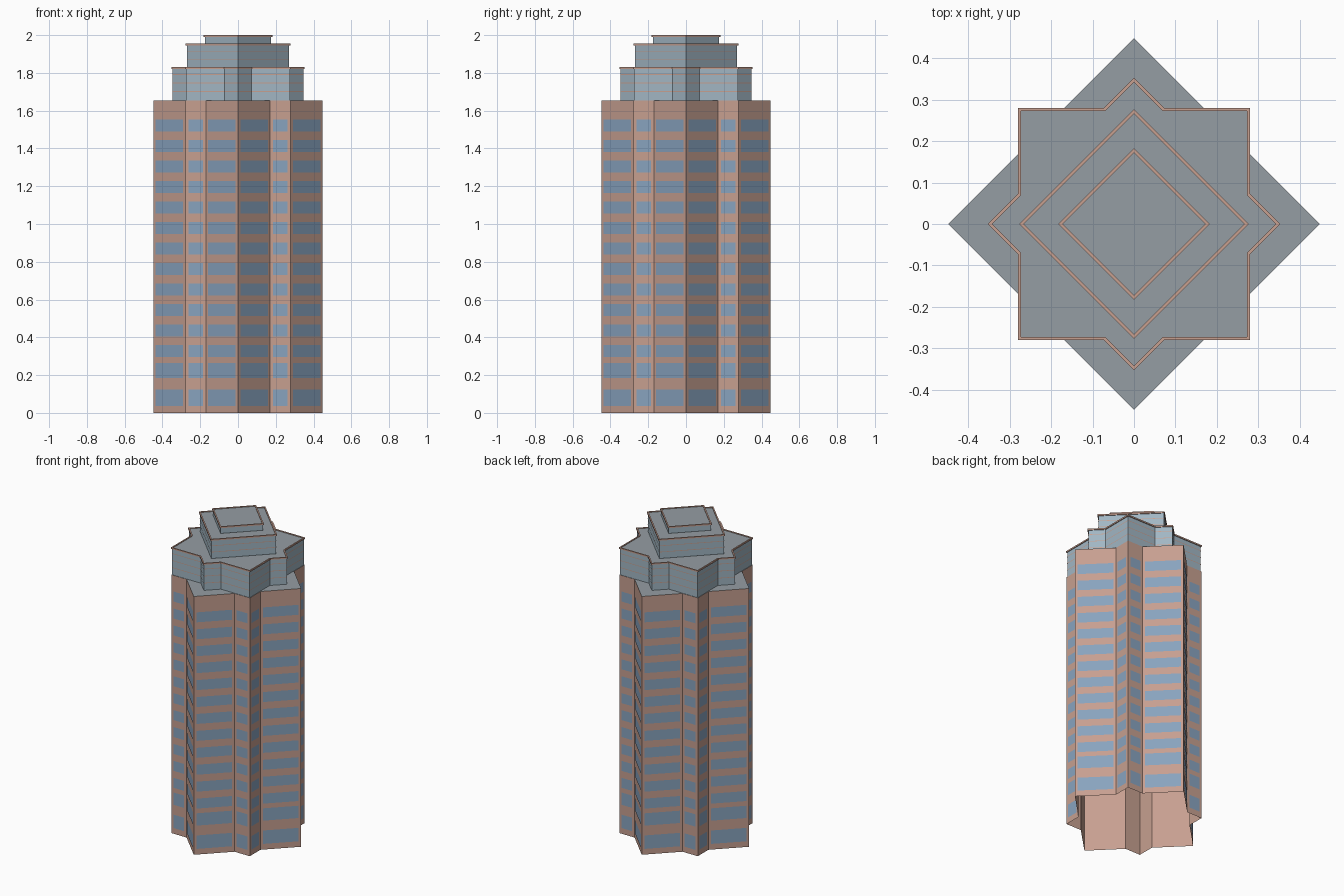
import bpy
from math import sqrt
from mathutils import Vector

if "Cube" in bpy.data.objects:
    bpy.data.objects.remove(bpy.data.objects["Cube"])


def material(name, rgb):
    m = bpy.data.materials.new(name)
    m.diffuse_color = (*rgb, 1)
    m.use_nodes = True
    m.node_tree.nodes["Principled BSDF"].inputs["Base Color"].default_value = m.diffuse_color
    return m


STONE = material("pink_stone", (0.57, 0.35, 0.28))
WINDOW = material("window_blue", (0.25, 0.37, 0.52))
GLASS = material("pale_glass", (0.36, 0.47, 0.55))
ROOF = material("roof_grey", (0.30, 0.34, 0.37))


def make(name, verts, faces, mat):
    mesh = bpy.data.meshes.new(name)
    mesh.from_pydata(verts, [], faces)
    mesh.materials.append(mat)
    obj = bpy.data.objects.new(name, mesh)
    bpy.context.collection.objects.link(obj)
    return obj


def plan(d, s=None, off=0.0):
    """Counter-clockwise outline: diamond of radius d, merged with a square of half-width s."""
    d += off * sqrt(2)
    pts = [(d, 0)]
    if s is not None:
        s += off
        pts += [(s, d - s), (s, s), (d - s, s)]
    out = []
    for _ in range(4):
        out += pts
        pts = [(-y, x) for x, y in pts]
    return [Vector((x, y)) for x, y in out]


def loft(name, rings, mat, close=False):
    """Skin stacked (outline, z) rings; close joins the last ring to the first."""
    n, k = len(rings[0][0]), len(rings)
    verts = [(p.x, p.y, z) for outline, z in rings for p in outline]
    faces = []
    for r in range(k if close else k - 1):
        a, b = r * n, (r + 1) % k * n
        faces += [(a + i, a + (i + 1) % n, b + (i + 1) % n, b + i) for i in range(n)]
    return make(name, verts, faces, mat)


def cap(name, outline, z, mat):
    return make(name, [(p.x, p.y, z) for p in outline], [tuple(range(len(outline)))], mat)


def panels(name, outline, rows, margin, mat, gap=0.0015):
    """One flat panel per facet and row, just proud of the wall."""
    verts, faces = [], []
    for i, a in enumerate(outline):
        b = outline[(i + 1) % len(outline)]
        t = (b - a).normalized()
        out = Vector((t.y, -t.x)) * gap
        p, q = a + t * margin + out, b - t * margin + out
        for z0, z1 in rows:
            k = len(verts)
            verts += [(p.x, p.y, z0), (q.x, q.y, z0), (q.x, q.y, z1), (p.x, p.y, z1)]
            faces.append((k, k + 1, k + 2, k + 3))
    return make(name, verts, faces, mat)


# Star-shaped shaft, open underneath
shaft = plan(0.448, 0.278)
loft("shaft_walls", [(shaft, 0), (shaft, 1.655)], STONE)
cap("shaft_roof", shaft, 1.655, ROOF)

# Window bands: two tall lower storeys, then twelve regular ones
rows = [(0.037, 0.123), (0.186, 0.265)]
rows += [(0.295 + 0.1085 * i, 0.359 + 0.1085 * i) for i in range(12)]
panels("shaft_windows", shaft, rows, 0.016, WINDOW)

# Glazed setback tiers: diamond radius, square half-width, base, top, stripe heights
tiers = [
    ("lower_tier", 0.346, 0.275, 1.655, 1.83, (1.70, 1.745, 1.79)),
    ("middle_tier", 0.270, None, 1.83, 1.955, (1.87, 1.91)),
    ("upper_tier", 0.176, None, 1.955, 2.0, ()),
]
for name, d, s, z0, z1, stripes in tiers:
    wall = plan(d, s)
    loft(name + "_walls", [(wall, z0), (wall, z1 - 0.004)], GLASS)
    cap(name + "_roof", wall, z1 - 0.004, ROOF)
    # Thin projecting cornice around the roof edge
    outer, inner = plan(d, s, 0.005), plan(d, s, -0.003)
    loft(name + "_cornice", [(outer, z1 - 0.009), (outer, z1), (inner, z1), (inner, z1 - 0.009)],
         STONE, close=True)
    if stripes:
        panels(name + "_stripes", wall, [(z, z + 0.004) for z in stripes], 0, STONE)
